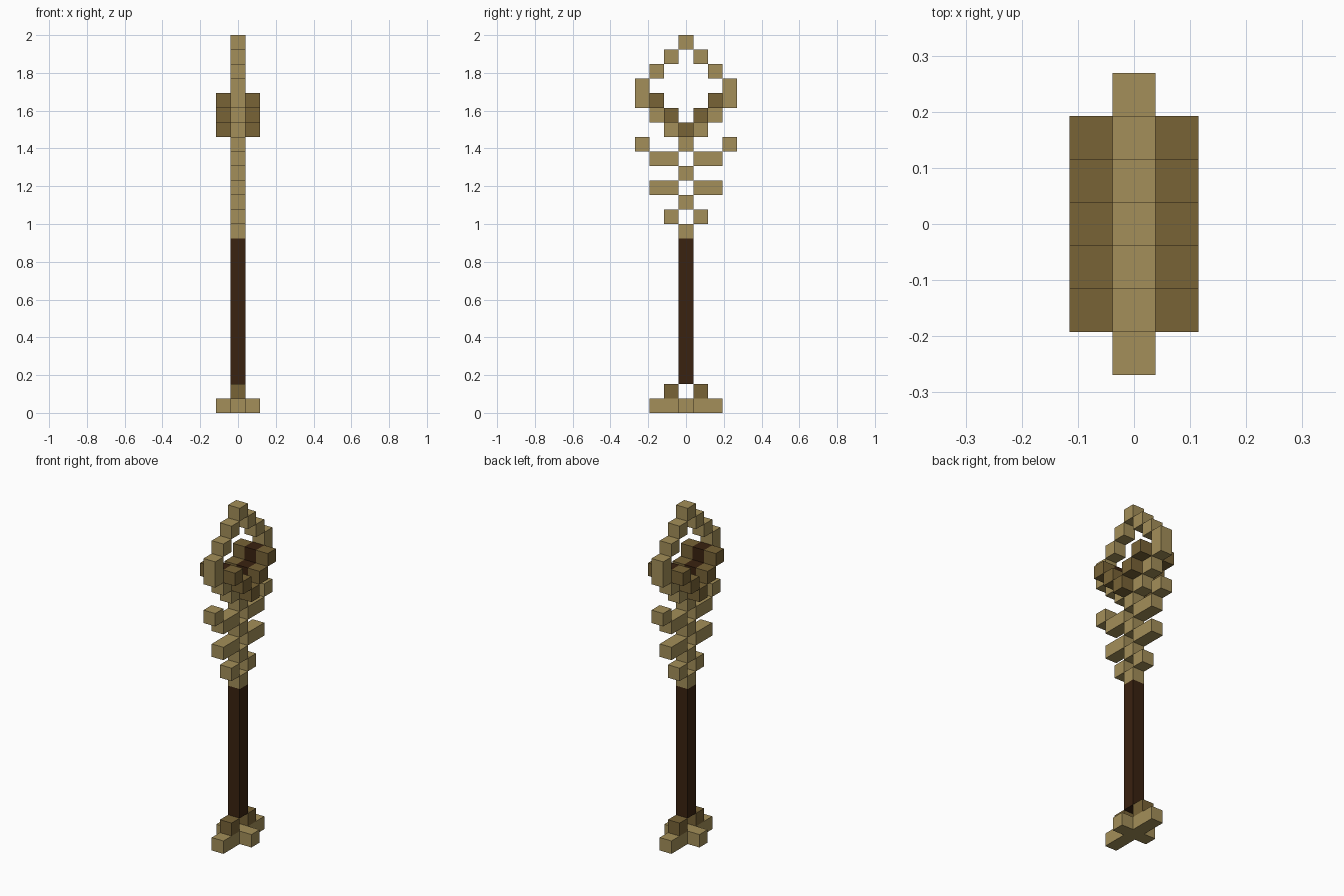
import bpy
import bmesh
from mathutils import Matrix, Vector

U = 2 / 26  # edge of one block

cube = bpy.data.objects.get("Cube")
if cube:
    bpy.data.objects.remove(cube, do_unlink=True)


def material(name, rgb):
    mat = bpy.data.materials.new(name)
    mat.use_nodes = True
    mat.diffuse_color = (*rgb, 1)
    bsdf = next(n for n in mat.node_tree.nodes if n.type == 'BSDF_PRINCIPLED')
    bsdf.inputs["Base Color"].default_value = (*rgb, 1)
    return mat


TAN = material("pale gold", (0.371, 0.275, 0.10))
BRONZE = material("dark bronze", (0.188, 0.125, 0.037))
WOOD = material("dark wood", (0.042, 0.016, 0.005))


def blocks(name, mat, boxes):
    """Boxes as (x, y, bottom row, x size, y size, rows), centred in x and y, in blocks."""
    bm = bmesh.new()
    for x, y, row, sx, sy, rows in boxes:
        place = Matrix.Translation(Vector((x, y, row + rows / 2)) * U)
        scale = Matrix.Diagonal((sx * U, sy * U, rows * U, 1))
        bmesh.ops.create_cube(bm, size=1, matrix=place @ scale)
    mesh = bpy.data.meshes.new(name)
    bm.to_mesh(mesh)
    bm.free()
    mesh.materials.append(mat)
    obj = bpy.data.objects.new(name, mesh)
    bpy.context.collection.objects.link(obj)
    return obj


def pair(y, row, length=1, rows=1, x=0):
    """The same box on the front and the back."""
    return [(x, s * y, row, 1, length, rows) for s in (-1, 1)]


# Cross-shaped foot with two bronze blocks beside the shaft
blocks("foot", TAN, [(0, 0, 0, 1, 5, 1), (-1, 0, 0, 1, 1, 1), (1, 0, 0, 1, 1, 1)])
blocks("foot_brackets", BRONZE, pair(1, 1))

# Wooden shaft
blocks("shaft", WOOD, [(0, 0, 2, 1, 1, 10)])

# Braided neck: centre blocks alternate with side arms
blocks("neck_core", TAN, [(0, 0, row, 1, 1, 1) for row in range(12, 19, 2)])
blocks("neck_arms", TAN, pair(1, 13) + pair(1.5, 15, 2) + pair(1.5, 17, 2))
blocks("neck_tips", TAN, pair(3, 18))

# Open ring at the head
ring = [(0, 0, 25, 1, 1, 1)]
for y, row, rows in ((1, 19, 1), (2, 20, 1), (3, 21, 2), (2, 23, 1), (1, 24, 1)):
    ring += pair(y, row, rows=rows)
blocks("head_ring", TAN, ring)


# V-shaped cradle inside the ring: wooden channel with bronze rims
def cradle(x):
    return [(x, 0, 19, 1, 1, 1)] + pair(1, 20, x=x) + pair(2, 21, x=x)


blocks("cradle_channel", WOOD, cradle(0))
blocks("cradle_rim_right", BRONZE, cradle(-1))
blocks("cradle_rim_left", BRONZE, cradle(1))
